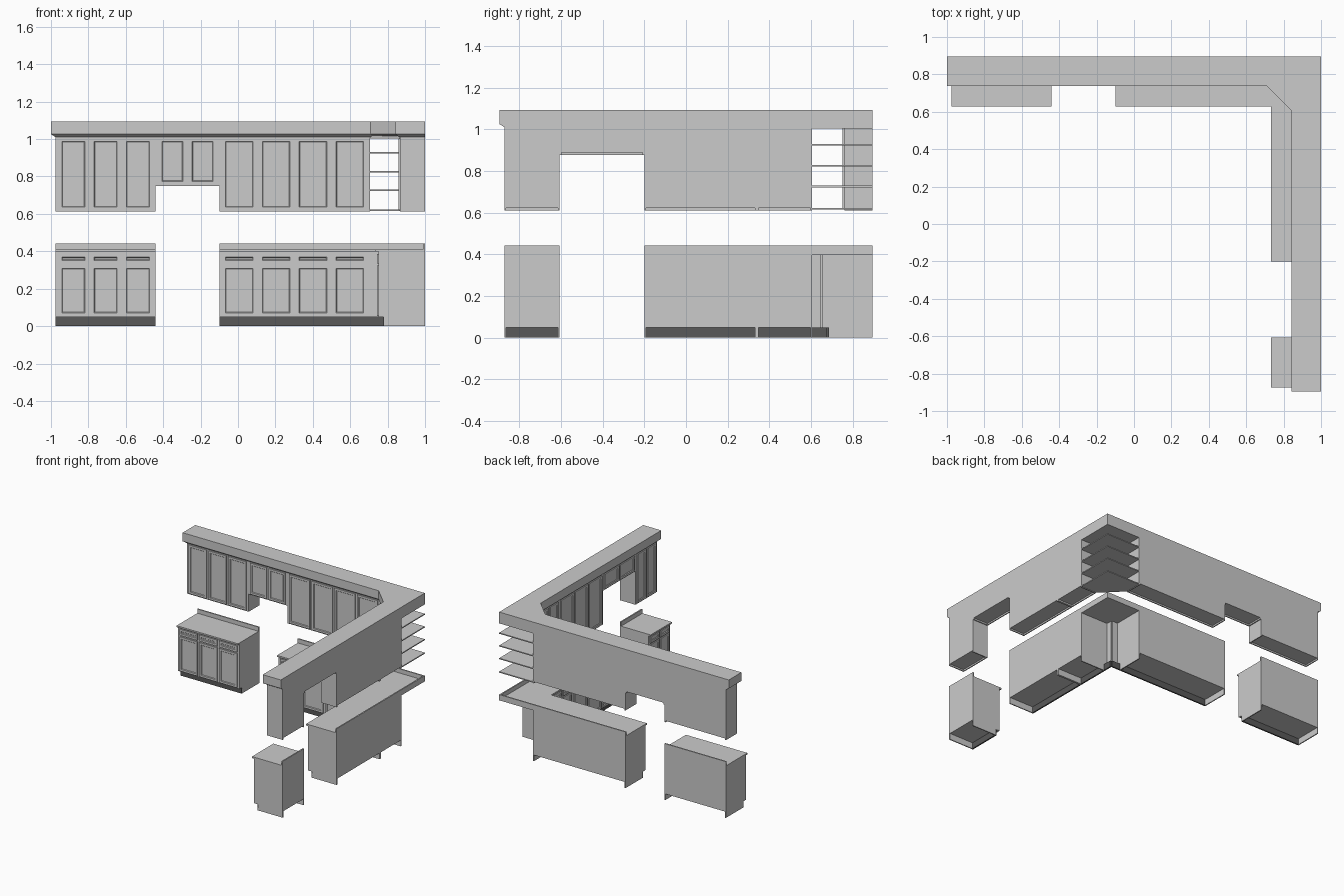
import bpy, bmesh
from mathutils import Vector

if "Cube" in bpy.data.objects:
    bpy.data.objects.remove(bpy.data.objects["Cube"])

BACK_Y, SIDE_X = 0.896, 1.0

# run-local coordinates: u along the wall, d out from the wall, z up
def back(u, d, z):
    return Vector((u, BACK_Y - d, z))

def side(u, d, z):
    return Vector((SIDE_X - d, u, z))

def world(x, y, z):
    return Vector((x, y, z))

dark = bpy.data.materials.new("toe_dark")
dark.diffuse_color = (0.1, 0.1, 0.1, 1)
dark.use_nodes = True
dark.node_tree.nodes["Principled BSDF"].inputs["Base Color"].default_value = dark.diffuse_color

def finish(bm, name, mat=None):
    bmesh.ops.recalc_face_normals(bm, faces=bm.faces)
    me = bpy.data.meshes.new(name)
    bm.to_mesh(me)
    bm.free()
    ob = bpy.data.objects.new(name, me)
    bpy.context.collection.objects.link(ob)
    if mat:
        me.materials.append(mat)
    return ob

def loft(bm, loops):
    """Closed solid through matching loops of points."""
    rings = [[bm.verts.new(p) for p in l] for l in loops]
    bm.faces.new(rings[0])
    bm.faces.new(rings[-1])
    n = len(rings[0])
    for a, b in zip(rings, rings[1:]):
        for i in range(n):
            j = (i + 1) % n
            bm.faces.new((a[i], a[j], b[j], b[i]))

def box(bm, f, u0, u1, d0, d1, z0, z1):
    loft(bm, [[f(u0, d0, z), f(u1, d0, z), f(u1, d1, z), f(u0, d1, z)] for z in (z0, z1)])

def slab(bm, pts, z0, z1):
    loft(bm, [[world(x, y, z) for x, y in pts] for z in (z0, z1)])

def panel(bm, f, u0, u1, d, z0, z1):
    """Door or drawer front with a recessed, bevelled centre."""
    def ring(i, dd):
        return [f(u0 + i, dd, z0 + i), f(u1 - i, dd, z0 + i),
                f(u1 - i, dd, z1 - i), f(u0 + i, dd, z1 - i)]
    loft(bm, [ring(0, d), ring(0, d + .008), ring(.016, d + .008), ring(.02, d + .003)])

def fronts(bm, f, u0, u1, n, d, z0, z1):
    m = 0.017
    w = (u1 - u0 - m * (n + 1)) / n
    for i in range(n):
        a = u0 + m + i * (w + m)
        panel(bm, f, a, a + w, d, z0, z1)

def upper(name, f, u0, u1, n, z0):
    d, t = 0.135, 0.008
    bm = bmesh.new()
    box(bm, f, u0, u1, 0, d, z0 + .012, 1.022)
    for a in (u0, u1 - t):                              # side skirts
        box(bm, f, a, a + t, 0, d, z0, z0 + .012)
    box(bm, f, u0 + t, u1 - t, d - t, d, z0, z0 + .012)  # front rail
    finish(bm, name + "_carcass")
    bm = bmesh.new()
    fronts(bm, f, u0, u1, n, d, z0 + .008, 1.004)
    finish(bm, name + "_doors")

def base(name, f, u0, u1, n, toe_end=None):
    d, t, k = 0.25, 0.008, 0.22
    bm = bmesh.new()
    box(bm, f, u0, u1, 0, d, .048, .399)
    for a in (u0, u1 - t):                              # legs of the end panels
        box(bm, f, a, a + t, 0, k, 0, .048)
    finish(bm, name + "_carcass")
    bm = bmesh.new()
    fronts(bm, f, u0, u1, n, d, .055, .325)
    fronts(bm, f, u0, u1, n, d, .335, .385)
    finish(bm, name + "_doors_and_drawers")
    bm = bmesh.new()
    box(bm, f, u0, toe_end or u1, k - .01, k + .001, 0, .048)
    finish(bm, name + "_toe_kick", dark)

# wall cabinets
upper("upper_back_left", back, -.975, -.44, 3, .612)
upper("upper_back_short", back, -.44, -.10, 2, .75)
upper("upper_back_right", back, -.10, .705, 4, .612)
upper("upper_side_end", side, -.873, -.607, 2, .612)
upper("upper_side_short", side, -.607, -.20, 2, .877)
upper("upper_side_long", side, -.20, .34, 3, .612)
upper("upper_side_corner", side, .34, .605, 2, .612)

# base cabinets
base("base_back_left", back, -.975, -.44, 3)
base("base_back_right", back, -.10, .705, 4, .78)
base("base_side_end", side, -.873, -.607, 2)
base("base_side_long", side, -.20, .34, 3)
base("base_side_corner", side, .34, .605, 2, .676)

# inner corner filler strips
bm = bmesh.new()
box(bm, back, .705, .75, .24, .25, .048, .399)
box(bm, side, .605, .646, .24, .25, .048, .399)
finish(bm, "corner_filler")

# open diagonal corner shelves
bm = bmesh.new()
shelf = [(.705, BACK_Y), (1, BACK_Y), (1, .605), (.863, .605), (.705, .761)]
for z in (.616, .722, .822, .922, 1.004):
    slab(bm, shelf, z, z + (.018 if z > 1 else .008))
finish(bm, "corner_shelves")

# countertops with backsplash
CD, Z0, Z1, ZS, ST = .267, .398, .41, .443, .01
for name, f, a, b in (("back_left", back, -.975, -.44), ("side_end", side, -.873, -.607)):
    bm = bmesh.new()
    box(bm, f, a, b, 0, CD, Z0, Z1)
    box(bm, f, a, b, 0, ST, Z1, ZS)
    finish(bm, "countertop_" + name)
bm = bmesh.new()
cx, cy = SIDE_X - CD, BACK_Y - CD
slab(bm, [(-.10, BACK_Y), (1, BACK_Y), (1, -.20), (cx, -.20), (cx, cy), (-.10, cy)], Z0, Z1)
sx, sy = SIDE_X - ST, BACK_Y - ST
slab(bm, [(-.10, BACK_Y), (1, BACK_Y), (1, -.20), (sx, -.20), (sx, sy), (-.10, sy)], Z1, ZS)
finish(bm, "countertop_corner")

# L-shaped top soffit with a tapered lower moulding
def soffit_ring(e, depth, z):
    x, y = SIDE_X - depth, BACK_Y - depth
    return [world(*p, z) for p in ((-1 + e, BACK_Y), (1, BACK_Y), (1, -.896 + e),
            (x, -.896 + e), (x, y - .135), (x - .135, y), (-1 + e, y))]
bm = bmesh.new()
loft(bm, [soffit_ring(.022, .14, 1.012), soffit_ring(0, .157, 1.026), soffit_ring(0, .157, 1.093)])
finish(bm, "top_soffit")
